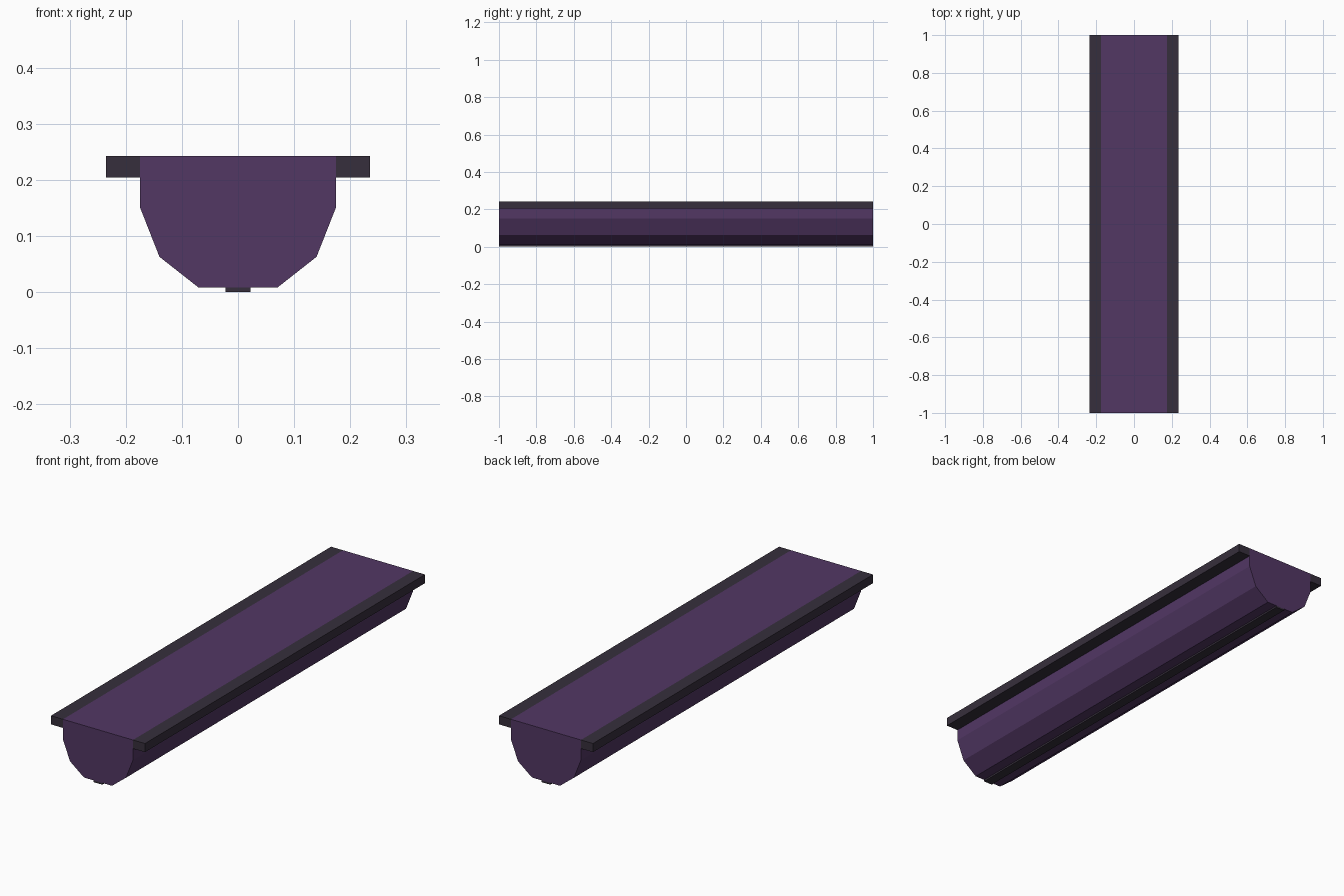
import bpy
import bmesh

cube = bpy.data.objects.get("Cube")
if cube:
    bpy.data.objects.remove(cube, do_unlink=True)

HALF_LENGTH = 1.0


def make_material(name, rgb):
    mat = bpy.data.materials.new(name)
    mat.use_nodes = True
    color = (*rgb, 1.0)
    mat.diffuse_color = color
    mat.node_tree.nodes["Principled BSDF"].inputs["Base Color"].default_value = color
    return mat


def extrude_profile(name, profile, mat):
    """Sweep a closed x-z outline along the full length."""
    bm = bmesh.new()
    face = bm.faces.new([bm.verts.new((x, -HALF_LENGTH, z)) for x, z in profile])
    swept = bmesh.ops.extrude_face_region(bm, geom=[face], use_keep_orig=True)
    verts = [g for g in swept["geom"] if isinstance(g, bmesh.types.BMVert)]
    bmesh.ops.translate(bm, verts=verts, vec=(0, 2 * HALF_LENGTH, 0))
    bmesh.ops.recalc_face_normals(bm, faces=bm.faces)
    mesh = bpy.data.meshes.new(name)
    bm.to_mesh(mesh)
    bm.free()
    mesh.materials.append(mat)
    obj = bpy.data.objects.new(name, mesh)
    bpy.context.collection.objects.link(obj)
    return obj


def box_profile(x0, x1, z0, z1):
    return [(x0, z0), (x1, z0), (x1, z1), (x0, z1)]


purple = make_material("deep purple", (0.084, 0.038, 0.127))
charcoal = make_material("dark charcoal", (0.037, 0.028, 0.045))

# Faceted trough body
half = [(0.07, 0.008), (0.14, 0.063), (0.175, 0.152), (0.175, 0.243)]
extrude_profile("trough_body", half + [(-x, z) for x, z in reversed(half)], purple)

# Side rails along the upper edges
for side, s in (("left", 1), ("right", -1)):
    extrude_profile(f"{side}_rail", box_profile(s * 0.175, s * 0.235, 0.204, 0.243), charcoal)

# Thin strip under the belly
extrude_profile("bottom_strip", box_profile(-0.022, 0.022, 0.0, 0.008), charcoal)
